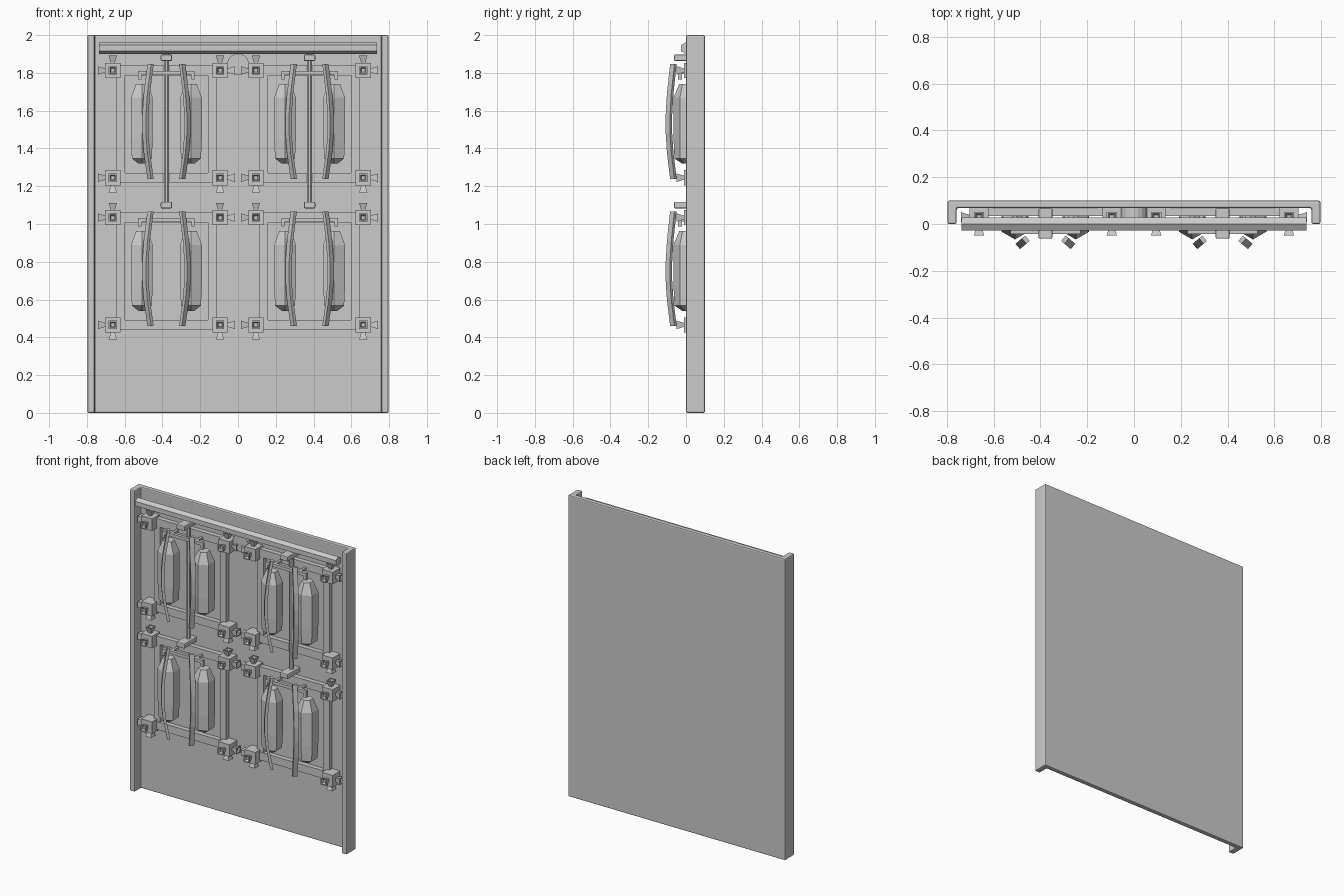
import bpy, bmesh, math
from mathutils import Vector, Matrix

if "Cube" in bpy.data.objects:
    bpy.data.objects.remove(bpy.data.objects["Cube"])


def skin(bm, rings):
    """Skin a list of point rings into a closed solid."""
    vs = [[bm.verts.new(p) for p in ring] for ring in rings]
    n = len(vs[0])
    for a, b in zip(vs, vs[1:]):
        for i in range(n):
            j = (i + 1) % n
            bm.faces.new((a[i], a[j], b[j], b[i]))
    bm.faces.new(vs[0][::-1])
    bm.faces.new(vs[-1])


def turned(bm, profile, n, start=(0, 0, 0), direction=(0, 0, 1), phase=0.0):
    """n-sided solid from (radius, height) pairs along a direction."""
    q = Vector(direction).to_track_quat('Z', 'Y')
    o = Vector(start)
    skin(bm, [[o + q @ Vector((r * math.cos(phase + math.tau * i / n),
                               r * math.sin(phase + math.tau * i / n), h))
               for i in range(n)] for r, h in profile])


def box(bm, x0, x1, y0, y1, z0, z1):
    skin(bm, [[(x0, y0, z), (x1, y0, z), (x1, y1, z), (x0, y1, z)] for z in (z0, z1)])


def mesh_from(name, bm):
    bmesh.ops.recalc_face_normals(bm, faces=bm.faces)
    me = bpy.data.meshes.new(name)
    bm.to_mesh(me)
    bm.free()
    return me


def place(name, me, loc=(0, 0, 0), bevel=0.0):
    ob = bpy.data.objects.new(name, me)
    ob.location = loc
    bpy.context.collection.objects.link(ob)
    if bevel:
        m = ob.modifiers.new("bevel", 'BEVEL')
        m.width, m.segments = bevel, 2
    return ob


# Back panel with side flanges (U section)
bm = bmesh.new()
W, T = 0.797, 0.038
section = [(-W, 0), (-W + T, 0), (-W + T, 0.068), (W - T, 0.068),
           (W - T, 0), (W, 0), (W, 0.1), (-W, 0.1)]
skin(bm, [[(x, y, z) for x, y in section] for z in (0, 2)])
place("wall_panel", mesh_from("wall_panel", bm), bevel=0.007)

# Top rail and round boss under it
bm = bmesh.new()
turned(bm, [(0.031, 0), (0.031, 1.474)], 6, (-0.737, 0, 1.931), (1, 0, 0), math.pi / 2)
place("top_rail", mesh_from("top_rail", bm))
bm = bmesh.new()
turned(bm, [(0.057, 0), (0.057, 0.05)], 20, (0, 0.075, 1.845), (0, -1, 0))
place("round_boss", mesh_from("round_boss", bm))

H = 0.284          # half distance between frame joints

# Frame bars
bm = bmesh.new()
for s in (-1, 1):
    box(bm, -H, H, 0.035, 0.066, s * H - 0.026, s * H + 0.026)
    x = s * 0.242
    box(bm, x - 0.023, x + 0.023, 0.038, 0.07, -H - 0.02, H + 0.02)
bars = mesh_from("frame_bars", bm)

# Corner blocks with flared, hollow-ended pegs
bm = bmesh.new()
R2 = math.sqrt(2)
flare = [(0.010 * R2, 0), (0.011 * R2, 0.042), (0.022 * R2, 0.078),
         (0.015 * R2, 0.078), (0.009 * R2, 0.064)]
for sx in (-1, 1):
    for sz in (-1, 1):
        c = Vector((sx * H, 0.029, sz * H))
        box(bm, c.x - 0.04, c.x + 0.04, -0.011, 0.072, c.z - 0.04, c.z + 0.04)
        for d in ((sx, 0, 0), (0, 0, sz), (0, -1, 0)):
            turned(bm, flare, 4, c, d, math.pi / 4)
joints = mesh_from("corner_joints", bm)

# Hexagonal canisters
bm = bmesh.new()
for s in (-1, 1):
    turned(bm, [(0.02, -0.21), (0.061, -0.182), (0.066, -0.08), (0.066, 0.14), (0.036, 0.212)],
           6, (s * 0.13, 0, 0), phase=math.pi / 2)
canisters = mesh_from("canisters", bm)

# Bowed handles bulging outward and forward
bm = bmesh.new()
for s in (-1, 1):
    out = Vector((s, -0.85, 0)).normalized()
    side = Vector((-out.y, out.x, 0))
    rings = []
    for z, k in ((-0.29, 0), (-0.15, 0.7), (-0.05, 0.97), (0.05, 0.97), (0.16, 0.7), (0.317, 0)):
        p = Vector((s * 0.084, -0.067, z)) + out * (0.037 * k)
        rings.append([p + out * a * 0.009 + side * b * 0.015
                      for a, b in ((-1, -1), (1, -1), (1, 1), (-1, 1))])
    skin(bm, rings)
handles = mesh_from("bowed_handles", bm)

# Hanger bar with turned-down ends
bm = bmesh.new()
box(bm, -0.15, 0.15, -0.042, -0.022, 0.261, 0.281)
for s in (-1, 1):
    box(bm, s * 0.141 - 0.009, s * 0.141 + 0.009, -0.042, -0.022, 0.236, 0.281)
    box(bm, s * 0.09 - 0.008, s * 0.09 + 0.008, -0.03, 0.04, 0.264, 0.278)
hanger = mesh_from("hanger_bar", bm)

# Four racks share the same meshes
for cx in (-0.379, 0.379):
    for cz in (1.529, 0.75):
        for me in (bars, joints, canisters, handles, hanger):
            place(me.name, me, (cx, 0, cz))

# Upright rods with end clamps
bm = bmesh.new()
turned(bm, [(0.015, 0), (0.015, 0.77)], 8, (0, 0.02, 1.11), phase=math.pi / 8)
rod = mesh_from("upright_rod", bm)
bm = bmesh.new()
for z in (1.1, 1.88):
    box(bm, -0.03, 0.03, -0.063, 0.068, z - 0.017, z + 0.017)
clamp = mesh_from("rod_clamps", bm)
bm = bmesh.new()
turned(bm, [(0.014, 0), (0.014, 0.012)], 8, (0, 0.046, 1.89))
bolt = mesh_from("clamp_bolt", bm)
for cx in (-0.379, 0.379):
    place("upright_rod", rod, (cx, 0, 0))
    place("rod_clamps", clamp, (cx, 0, 0), bevel=0.006)
    place("clamp_bolt", bolt, (cx, 0, 0))
